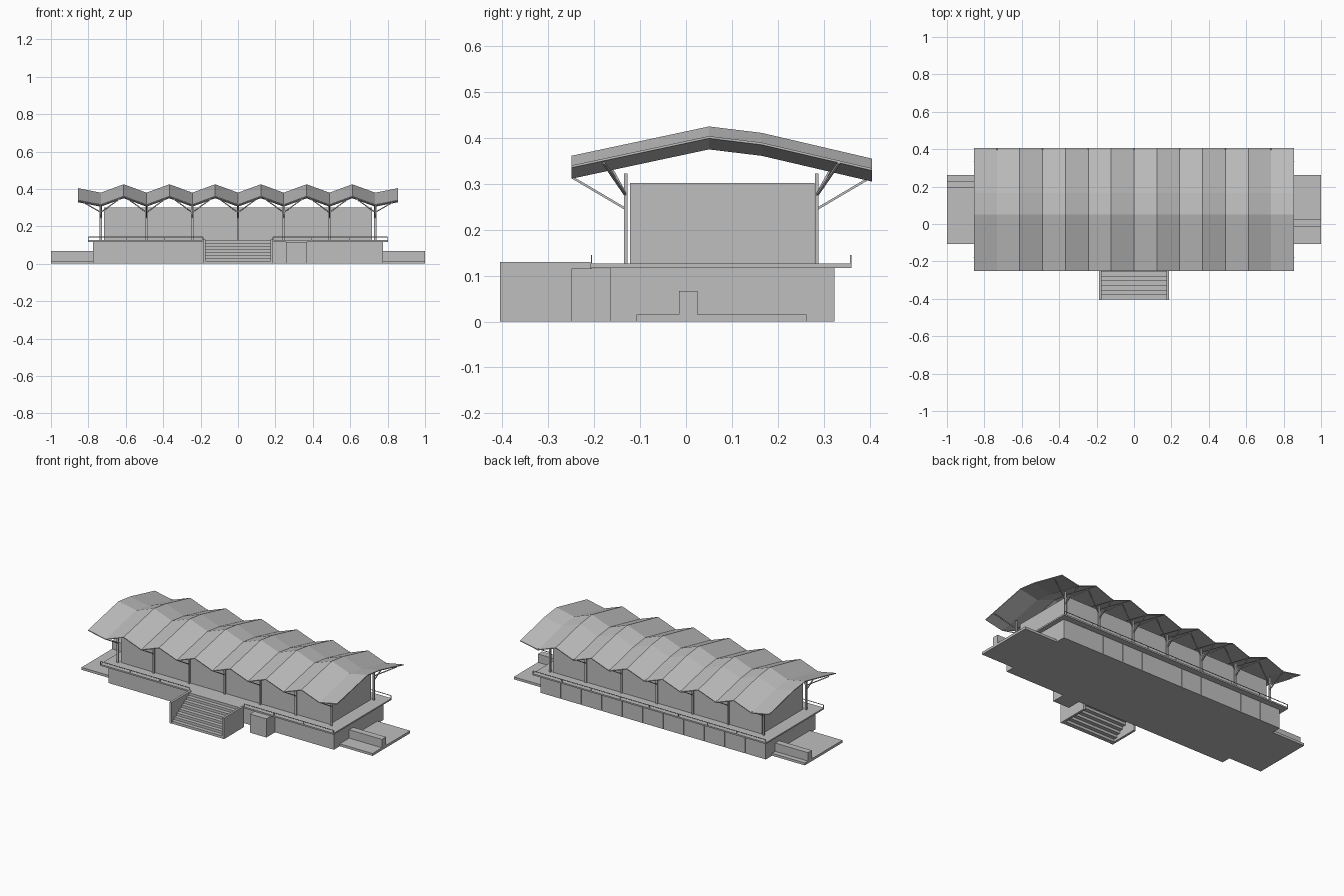
import bpy
import bmesh
from mathutils import Vector

cube = bpy.data.objects.get("Cube")
if cube:
    bpy.data.objects.remove(cube)

gray = bpy.data.materials.new("pale gray")
gray.use_nodes = True
COLOUR = (0.52, 0.52, 0.52, 1)
gray.diffuse_color = COLOUR
gray.node_tree.nodes["Principled BSDF"].inputs["Base Color"].default_value = COLOUR


def finish(name, bm):
    bmesh.ops.recalc_face_normals(bm, faces=bm.faces)
    mesh = bpy.data.meshes.new(name)
    bm.to_mesh(mesh)
    bm.free()
    mesh.materials.append(gray)
    obj = bpy.data.objects.new(name, mesh)
    bpy.context.collection.objects.link(obj)
    return obj


def add_box(bm, x, y, z):
    """Box from (min, max) pairs on each axis."""
    verts = bmesh.ops.create_cube(bm, size=1)["verts"]
    for v in verts:
        for i, (lo, hi) in enumerate((x, y, z)):
            v.co[i] = lo if v.co[i] < 0 else hi


def add_bar(bm, start, end, width):
    """Square bar between two points."""
    a, b = Vector(start), Vector(end)
    rot = (b - a).to_track_quat("Z", "Y")
    for v in bmesh.ops.create_cube(bm, size=1)["verts"]:
        local = Vector((v.co.x * width, v.co.y * width, v.co.z * (b - a).length))
        v.co = rot @ local + (a + b) / 2


def boxes(name, *specs):
    bm = bmesh.new()
    for spec in specs:
        add_box(bm, *spec)
    return finish(name, bm)


BAY = 0.2445
VALLEYS = [i * BAY for i in range(-3, 4)]
FRONT_COL, BACK_COL = -0.131, 0.285
DECK = 0.126

# Ground slab, plinth and deck
boxes("ground_slab", ((-1, 1), (-0.108, 0.262), (0, 0.015)))
boxes("plinth", ((-0.775, 0.775), (-0.165, 0.32), (0, 0.118)))
boxes("deck", ((-0.803, 0.803), (-0.208, 0.361), (0.117, DECK)))
boxes("hall", ((-0.717, 0.717), (-0.122, 0.28), (DECK, 0.302)))

# Low walls on the slab ends and the block beside the stairs
boxes("right_low_wall", ((0.775, 1), (-0.015, 0.025), (0.015, 0.067)))
boxes("left_low_wall", ((-1, -0.775), (0.193, 0.231), (0.015, 0.067)))
boxes("side_block", ((0.257, 0.37), (-0.25, -0.165), (0, 0.116)))

# Back plinth panels
PANELS = 11
pitch = 1.55 / PANELS
boxes("back_panels", *[((-0.775 + i * pitch + 0.002, -0.775 + (i + 1) * pitch - 0.002),
                        (0.32, 0.323), (0, 0.117)) for i in range(PANELS)])

# Stairs between two cheek walls
STEPS = 8
depth, rise = 0.195 / STEPS, DECK / STEPS
boxes("stairs", *[((-0.174, 0.174),
                   (-0.403 + i * depth, -0.403 + (i + 1) * depth + 0.002),
                   (i * rise, (i + 1) * rise)) for i in range(STEPS)])
boxes("stair_cheeks", *[(x, (-0.405, -0.208), (0, 0.13))
                        for x in ((-0.187, -0.173), (0.173, 0.187))])

# Railings along the front and back deck edges
bm = bmesh.new()
for y, spans in ((-0.206, ((-0.8, -0.187), (0.187, 0.8))), (0.359, ((-0.8, 0.8),))):
    for lo, hi in spans:
        add_bar(bm, (lo, y, 0.143), (hi, y, 0.143), 0.003)
        count = round((hi - lo) / 0.2)
        for i in range(count + 1):
            x = lo + (hi - lo) * i / count
            add_bar(bm, (x, y, DECK), (x, y, 0.143), 0.003)
finish("railings", bm)

# Columns with branching struts
columns, struts = bmesh.new(), bmesh.new()
for x in VALLEYS:
    for y, side in ((FRONT_COL, -1), (BACK_COL, 1)):
        add_box(columns, (x - 0.006, x + 0.006), (y - 0.004, y + 0.004), (DECK, 0.323))
        add_bar(struts, (x, y, 0.245), (x, y + side * 0.117, 0.314), 0.005)
        for d in (-1, 1):
            at_end = abs(x + d * BAY / 2) > 0.8
            top = 0.345 if at_end else 0.362
            add_bar(struts, (x, y, 0.275), (x + d * BAY / 2, y + side * 0.048, top), 0.005)
finish("columns", columns)
finish("struts", struts)

# Folded roof: a zigzag across x swept along the bent ridge profile
PROFILE = [(-0.25, 0.361), (0.05, 0.425), (0.165, 0.411), (0.405, 0.355)]
folds = []
for i in range(15):
    drop = 0.045 if i % 2 else 0
    if i in (0, 14):
        drop = 0.021
    folds.append(((i - 7) * BAY / 2, drop))
bm = bmesh.new()
THICK = 0.005
layers = [[[bm.verts.new((x, y, z - drop - t)) for y, z in PROFILE]
           for x, drop in folds] for t in (0, THICK)]
for i in range(len(folds) - 1):
    for j in range(len(PROFILE) - 1):
        for g in layers:
            bm.faces.new((g[i][j], g[i + 1][j], g[i + 1][j + 1], g[i][j + 1]))
top, under = layers
for j in (0, -1):
    for i in range(len(folds) - 1):
        bm.faces.new((top[i][j], top[i + 1][j], under[i + 1][j], under[i][j]))
for i in (0, -1):
    for j in range(len(PROFILE) - 1):
        bm.faces.new((top[i][j], top[i][j + 1], under[i][j + 1], under[i][j]))
finish("folded_roof", bm)
